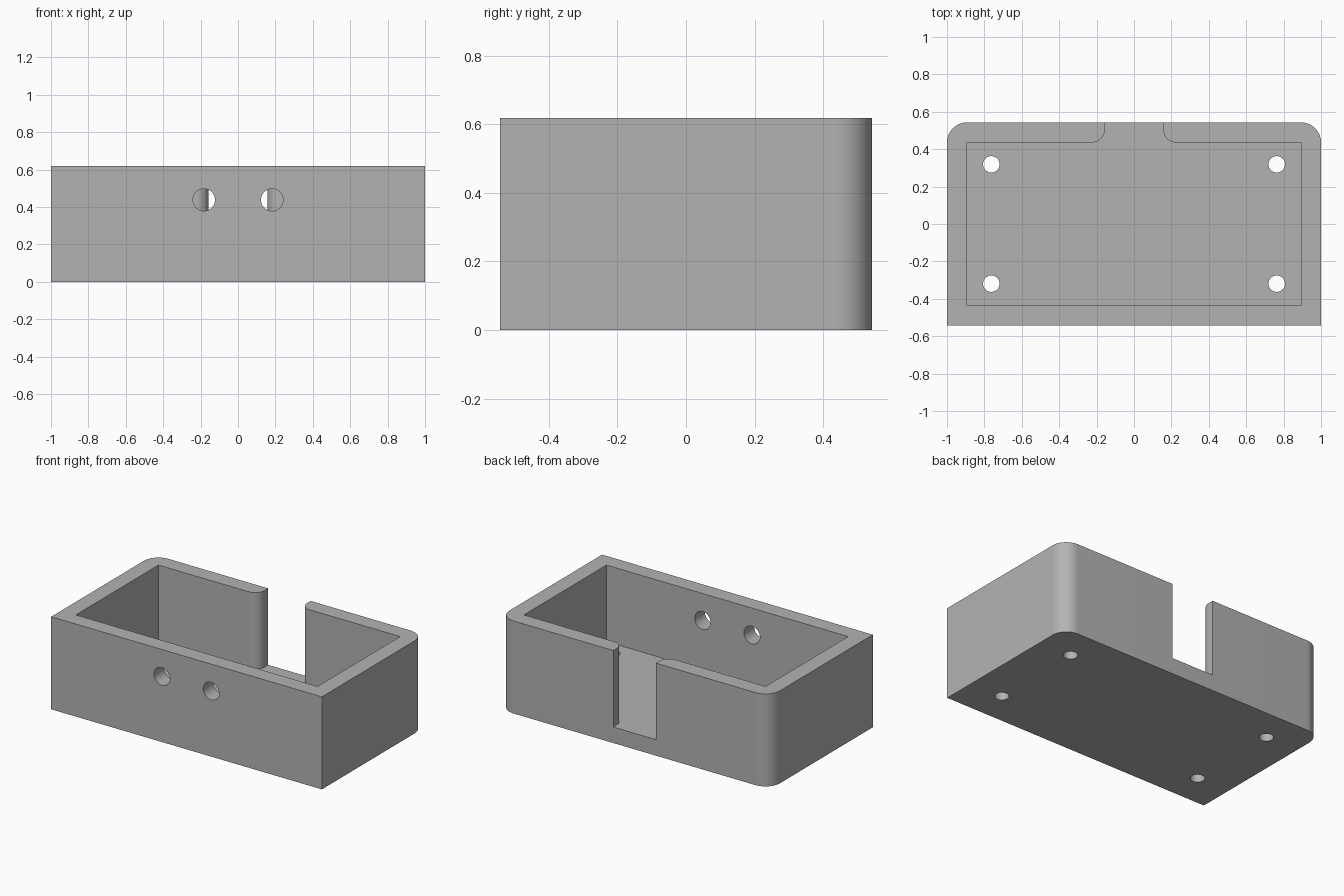
import bpy, bmesh
from math import pi, sin, cos, radians
from mathutils import Matrix

HX, HY, H = 1.0, 0.543, 0.618      # half width, half depth, height
WALL = 0.107                       # wall and floor thickness
SLOT, FILLET, ROUND = 0.157, 0.068, 0.107

if "Cube" in bpy.data.objects:
    bpy.data.objects.remove(bpy.data.objects["Cube"], do_unlink=True)

grey = bpy.data.materials.new("plain_grey")
grey.use_nodes = True
colour = (0.45, 0.45, 0.45, 1)
grey.diffuse_color = colour
grey.node_tree.nodes["Principled BSDF"].inputs["Base Color"].default_value = colour


def arc(cx, cy, r, a0, a1, n=16):
    angles = [radians(a0 + (a1 - a0) * i / n) for i in range(n + 1)]
    return [(cx + r * cos(a), cy + r * sin(a)) for a in angles]


def symmetric(half):
    """Close a right-hand outline with its mirror image."""
    return half + [(-x, y) for x, y in reversed(half)]


def make_object(name, bm):
    bmesh.ops.recalc_face_normals(bm, faces=bm.faces)
    mesh = bpy.data.meshes.new(name)
    bm.to_mesh(mesh)
    bm.free()
    mesh.materials.append(grey)
    obj = bpy.data.objects.new(name, mesh)
    bpy.context.collection.objects.link(obj)
    return obj


def prism(name, outline, z0, z1):
    bm = bmesh.new()
    face = bm.faces.new([bm.verts.new((x, y, z0)) for x, y in outline])
    top = bmesh.ops.extrude_face_region(bm, geom=[face])["geom"]
    bmesh.ops.translate(bm, vec=(0, 0, z1 - z0),
                        verts=[v for v in top if isinstance(v, bmesh.types.BMVert)])
    return make_object(name, bm)


# Outer block: square front corners, rounded back corners
box = prism("open_box", symmetric(
    [(HX, -HY)] + arc(HX - ROUND, HY - ROUND, ROUND, 0, 90)), 0, H)

# Cavity and back slot as one cutter, with rounded lips beside the slot
ix, iy = HX - WALL, HY - WALL
cavity = prism("cavity_cutter", symmetric(
    [(ix, -iy), (ix, iy)]
    + arc(SLOT + FILLET, iy + FILLET, FILLET, 270, 180)
    + [(SLOT, HY + 0.1)]), WALL, H + 0.1)

# Round holes: four through the floor, two through the front wall
bm = bmesh.new()


def hole(radius, location, rotation):
    bmesh.ops.create_cone(bm, cap_ends=True, segments=48, radius1=radius,
                          radius2=radius, depth=0.3,
                          matrix=Matrix.Translation(location) @ rotation)


for sx in (-1, 1):
    hole(0.059, (sx * 0.182, -HY + 0.05, 0.438), Matrix.Rotation(pi / 2, 4, "X"))
    for sy in (-1, 1):
        hole(0.044, (sx * 0.763, sy * 0.319, 0.05), Matrix.Identity(4))
holes = make_object("hole_cutter", bm)

for cutter in (cavity, holes):
    mod = box.modifiers.new(cutter.name, "BOOLEAN")
    mod.operation, mod.solver, mod.object = "DIFFERENCE", "EXACT", cutter

# Bake the cuts, then discard the cutters
bpy.context.view_layer.update()
graph = bpy.context.evaluated_depsgraph_get()
cut_mesh = bpy.data.meshes.new_from_object(box.evaluated_get(graph))
box.modifiers.clear()
box.data = cut_mesh
for cutter in (cavity, holes):
    bpy.data.objects.remove(cutter, do_unlink=True)

bpy.ops.object.select_all(action="DESELECT")
box.select_set(True)
bpy.context.view_layer.objects.active = box
bpy.ops.object.shade_smooth_by_angle(angle=radians(30))
